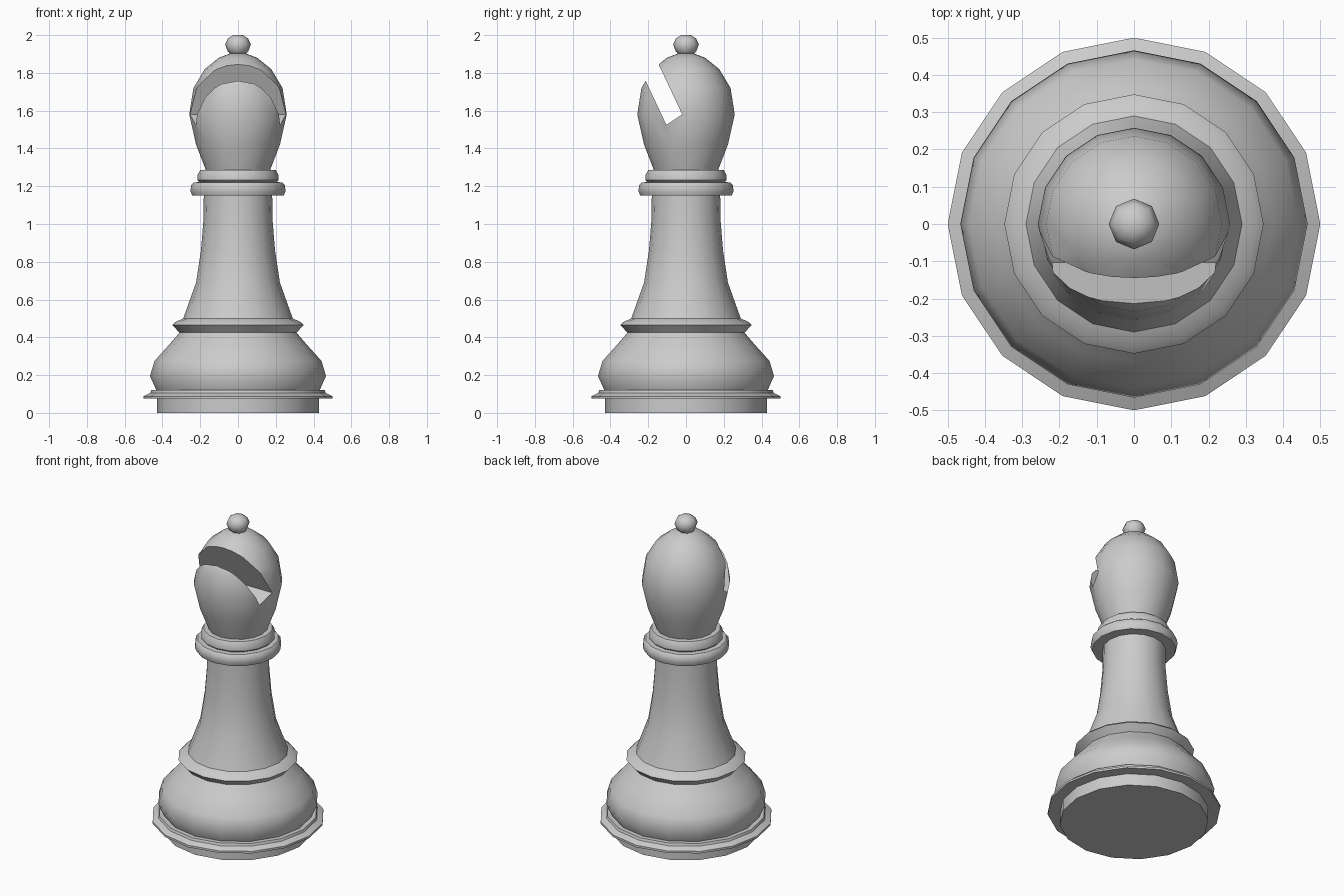
import bpy, bmesh
from math import cos, sin, pi, radians

if "Cube" in bpy.data.objects:
    bpy.data.objects.remove(bpy.data.objects["Cube"])


def finish(bm, name):
    bmesh.ops.recalc_face_normals(bm, faces=bm.faces)
    mesh = bpy.data.meshes.new(name)
    bm.to_mesh(mesh)
    bm.free()
    ob = bpy.data.objects.new(name, mesh)
    bpy.context.collection.objects.link(ob)
    return ob


def lathe(name, profile, sides=16):
    """Closed solid of revolution from (radius, z) points, capped at both ends."""
    bm = bmesh.new()
    rings = [[bm.verts.new((r * cos(2 * pi * i / sides), r * sin(2 * pi * i / sides), z))
              for i in range(sides)] for r, z in profile]
    for a, b in zip(rings, rings[1:]):
        for i in range(sides):
            j = (i + 1) % sides
            bm.faces.new((a[i], a[j], b[j], b[i]))
    bm.faces.new(rings[0][::-1])
    bm.faces.new(rings[-1])
    return finish(bm, name)


def prism_x(name, outline, half_width):
    """Extrude a (y, z) outline along x."""
    bm = bmesh.new()
    face = bm.faces.new([bm.verts.new((-half_width, y, z)) for y, z in outline])
    ext = bmesh.ops.extrude_face_region(bm, geom=[face])["geom"]
    bmesh.ops.translate(bm, vec=(2 * half_width, 0, 0),
                        verts=[v for v in ext if isinstance(v, bmesh.types.BMVert)])
    return finish(bm, name)


def activate(ob):
    bpy.ops.object.select_all(action='DESELECT')
    ob.select_set(True)
    bpy.context.view_layer.objects.active = ob


def smooth(ob, angle):
    activate(ob)
    bpy.ops.object.shade_smooth_by_angle(angle=radians(angle))


# Foot with thin flange
foot = lathe("foot", [(.43, 0), (.43, .075), (.5, .075), (.5, .088), (.465, .105),
                      (.46, .12), (.40, .12)])
# Bulging base, flared lip and tapering stem
stem = lathe("base_and_stem", [(.43, .115), (.466, .195), (.442, .275), (.37, .355), (.31, .425),
                               (.348, .465), (.33, .482), (.29, .5), (.222, .69),
                               (.196, .86), (.183, 1.02), (.181, 1.16)])
# Two stacked collar rings
collar = lathe("collar", [(.175, 1.15), (.242, 1.15), (.252, 1.175), (.248, 1.205), (.235, 1.22),
                          (.205, 1.222), (.215, 1.232), (.214, 1.26), (.2, 1.285), (.15, 1.288)])
# Egg-shaped head
head = lathe("head", [(.165, 1.27), (.172, 1.29), (.222, 1.42), (.258, 1.58), (.236, 1.72),
                      (.176, 1.82), (.102, 1.88), (.04, 1.903)])
# Slanted slot through the head
cutter = prism_x("slot_cutter", [(-.02, 1.58), (-.104, 1.525), (-.318, 1.98), (-.233, 2.032)], .5)
mod = head.modifiers.new("slot", 'BOOLEAN')
mod.operation, mod.solver, mod.object = 'DIFFERENCE', 'EXACT', cutter
activate(head)
bpy.ops.object.modifier_apply(modifier="slot")
bpy.data.objects.remove(cutter)
# Finial bead
finial = lathe("finial", [(.035, 1.895), (.054, 1.912), (.068, 1.95), (.054, 1.982), (.025, 2.0)], 8)

for part in (foot, stem, collar, head):
    smooth(part, 42)
smooth(finial, 60)
